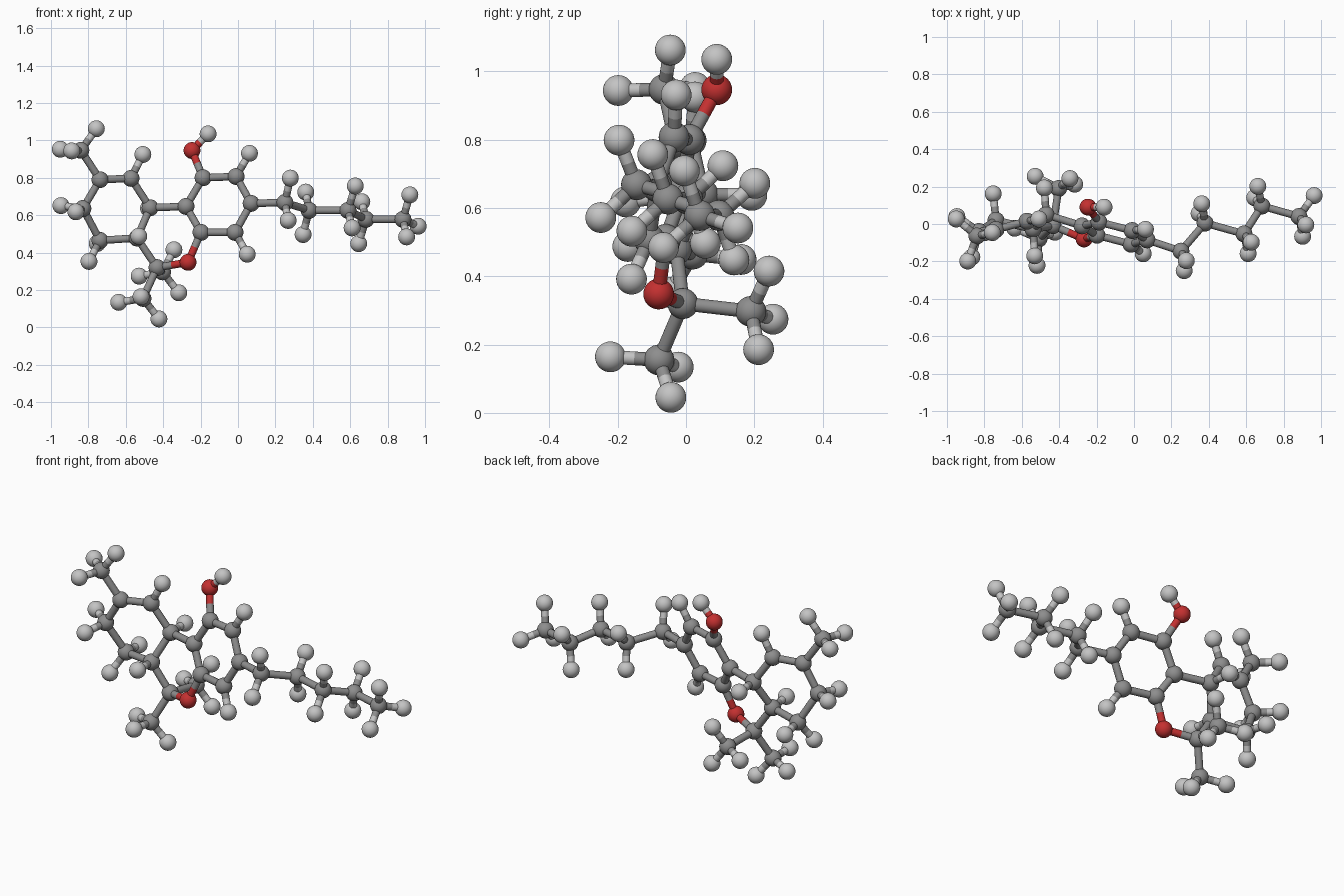
import bpy
import bmesh
from mathutils import Matrix, Vector

ATOM_RADIUS = 0.045
BOND_RADIUS = 0.02
H_LENGTH = 0.143
MAX_BOND = 0.235

if "Cube" in bpy.data.objects:
    bpy.data.objects.remove(bpy.data.objects["Cube"])


def make_material(name, color):
    mat = bpy.data.materials.new(name)
    mat.use_nodes = True
    mat.diffuse_color = (*color, 1)
    bsdf = mat.node_tree.nodes["Principled BSDF"]
    bsdf.inputs["Base Color"].default_value = (*color, 1)
    bsdf.inputs["Roughness"].default_value = 0.5
    return mat


def make_mesh(name, mat, build):
    bm = bmesh.new()
    build(bm)
    for face in bm.faces:
        face.smooth = True
    mesh = bpy.data.meshes.new(name)
    bm.to_mesh(mesh)
    bm.free()
    mesh.materials.append(mat)
    return mesh


def ball(bm):
    bmesh.ops.create_uvsphere(bm, u_segments=32, v_segments=16, radius=ATOM_RADIUS)


def tube(bm):
    # open tube of unit length running up from the origin
    bmesh.ops.create_cone(bm, cap_ends=False, segments=20, radius1=BOND_RADIUS,
                          radius2=BOND_RADIUS, depth=1,
                          matrix=Matrix.Translation((0, 0, 0.5)))


# One shared ball and one shared half bond for each element
colors = {
    "carbon": ("dark grey", (0.27, 0.27, 0.27)),
    "hydrogen": ("light grey", (0.55, 0.55, 0.55)),
    "oxygen": ("red", (0.55, 0.03, 0.03)),
}
balls, tubes = {}, {}
for element, (label, color) in colors.items():
    mat = make_material(label, color)
    balls[element] = make_mesh(element + "_ball", mat, ball)
    tubes[element] = make_mesh(element + "_tube", mat, tube)

# Heavy atoms: name -> (position, number of hydrogens)
skeleton = {
    # aromatic ring
    "ring_top_left": ((-0.187, 0.01, 0.80), 0),
    "ring_top_right": ((-0.01, -0.035, 0.807), 1),
    "ring_right": ((0.07, -0.085, 0.663), 0),
    "ring_low_right": ((-0.016, -0.108, 0.508), 1),
    "ring_low_left": ((-0.198, -0.06, 0.508), 0),
    "ring_left": ((-0.278, -0.01, 0.647), 0),
    # oxygens
    "oxygen_top": ((-0.246, 0.09, 0.946), 0),
    "oxygen_low": ((-0.267, -0.08, 0.348), 0),
    # outer ring
    "outer_right": ((-0.47, 0.05, 0.64), 1),
    "outer_top_right": ((-0.572, 0.015, 0.797), 1),
    "outer_top_left": ((-0.738, -0.03, 0.79), 0),
    "outer_left": ((-0.829, -0.04, 0.636), 2),
    "outer_low_left": ((-0.738, 0.02, 0.465), 2),
    "outer_low_right": ((-0.54, -0.028, 0.478), 1),
    "bridge": ((-0.433, -0.009, 0.32), 0),
    # end groups
    "end_top": ((-0.84, -0.064, 0.947), 3),
    "end_front": ((-0.508, -0.079, 0.155), 3),
    "end_back": ((-0.403, 0.19, 0.297), 3),
    # tail chain
    "tail_a": ((0.251, -0.145, 0.668), 2),
    "tail_b": ((0.38, 0.005, 0.626), 2),
    "tail_c": ((0.588, -0.053, 0.626), 2),
    "tail_d": ((0.684, 0.096, 0.578), 2),
    "tail_e": ((0.882, 0.04, 0.578), 3),
}
# End groups: reference atom, and whether a hydrogen points to it or away
twist = {"end_top": ("outer_top_right", 1), "end_front": ("oxygen_low", -1),
         "end_back": ("oxygen_low", -1), "tail_e": ("tail_c", -1)}

heavy = {name: Vector(pos) for name, (pos, count) in skeleton.items()}
names = list(heavy)
bonds = [(a, b) for i, a in enumerate(names) for b in names[i + 1:]
         if (heavy[a] - heavy[b]).length < MAX_BOND]
near = {n: [b if a == n else a for a, b in bonds if n in (a, b)] for n in names}


def hydrogen_directions(name, count):
    here = heavy[name]
    arms = [(heavy[n] - here).normalized() for n in near[name]]
    away = -sum(arms, Vector()).normalized()
    if count == 1:
        return [away]
    if count == 2:
        side = arms[0].cross(arms[1]).normalized()
        return [away * 0.58 + side * 0.816, away * 0.58 - side * 0.816]
    ref, sign = twist[name]
    toward = heavy[ref] - heavy[near[name][0]]
    out = sign * (toward - away * toward.dot(away)).normalized()
    first = away * 0.333 + out * 0.943
    return [Matrix.Rotation(k * 2.0944, 3, away) @ first for k in range(3)]


def place(name, mesh, matrix):
    obj = bpy.data.objects.new(name, mesh)
    bpy.context.collection.objects.link(obj)
    obj.matrix_world = matrix


# Collect every atom and bond, hydrogens included
atoms = {n: ("oxygen" if n.startswith("oxygen") else "carbon", p)
         for n, p in heavy.items()}
for name, (pos, count) in skeleton.items():
    if count:
        for k, d in enumerate(hydrogen_directions(name, count)):
            h = f"{name}_hydrogen_{k + 1}"
            atoms[h] = ("hydrogen", heavy[name] + d.normalized() * H_LENGTH)
            bonds.append((name, h))
atoms["oxygen_top_hydrogen"] = ("hydrogen", Vector((-0.16, 0.09, 1.035)))
bonds.append(("oxygen_top", "oxygen_top_hydrogen"))

# Atom balls
for name, (element, pos) in atoms.items():
    place(name + "_atom", balls[element], Matrix.Translation(pos))

# Bonds, each half in the colour of its own atom
for a, b in bonds:
    for start, end in ((a, b), (b, a)):
        element, p = atoms[start]
        half = (atoms[end][1] - p) / 2
        turn = half.to_track_quat("Z", "Y").to_matrix().to_4x4()
        stretch = Matrix.Diagonal((1, 1, half.length, 1))
        place(f"bond_{start}_to_{end}", tubes[element],
              Matrix.Translation(p) @ turn @ stretch)
